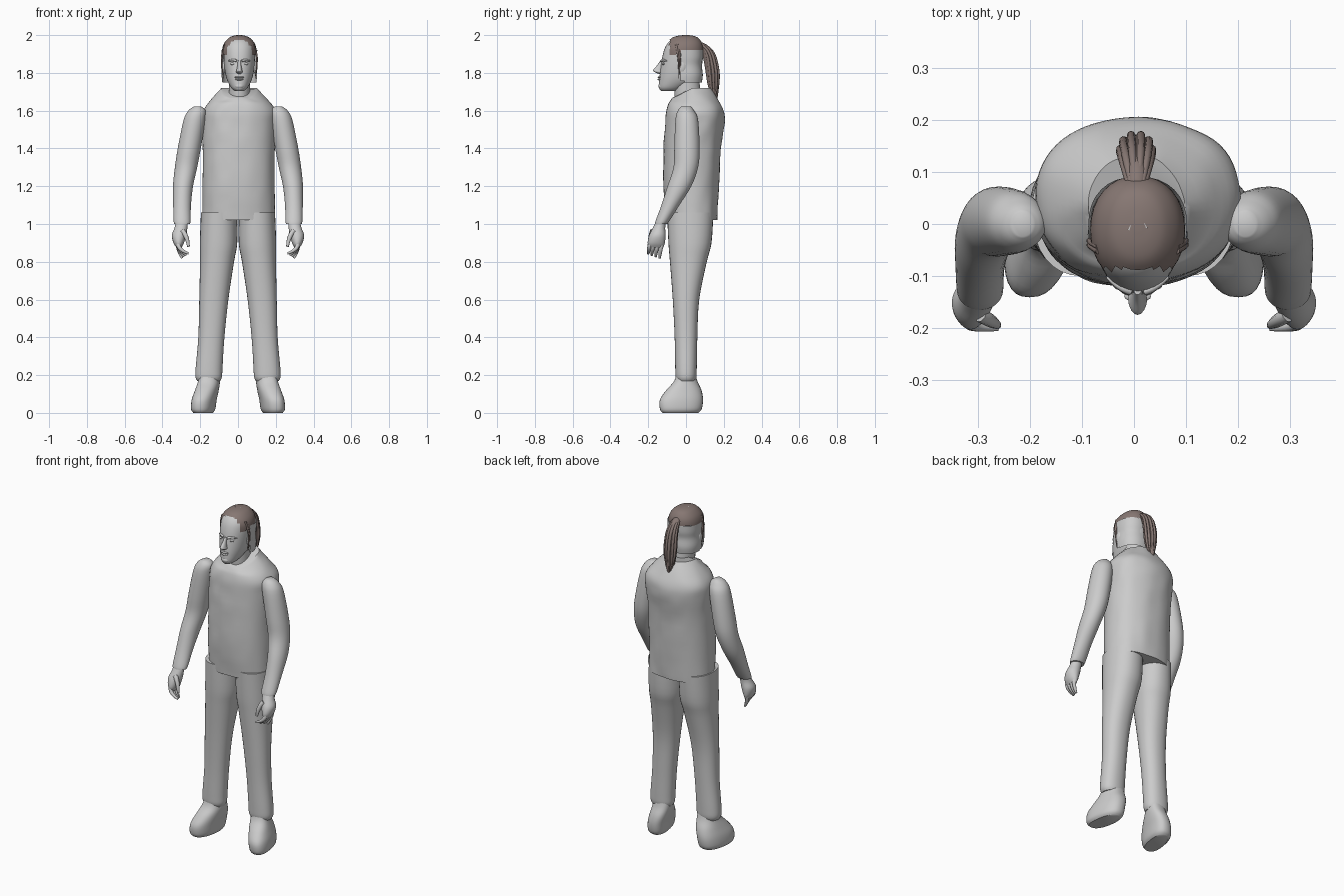
import bpy, bmesh, math
from mathutils import Vector, noise

cube = bpy.data.objects.get("Cube")
if cube:
    bpy.data.objects.remove(cube, do_unlink=True)


def material(name, rgb):
    m = bpy.data.materials.new(name)
    m.use_nodes = True
    m.diffuse_color = (*rgb, 1)
    m.node_tree.nodes["Principled BSDF"].inputs["Base Color"].default_value = (*rgb, 1)
    return m


GREY = material("pale grey", (0.6, 0.6, 0.6))
BROWN = material("dark brown hair", (0.24, 0.185, 0.17))


def spline_rows(rows, steps=4):
    """Smoothly interpolate the rows of a loft."""
    out = []
    for i in range(len(rows) - 1):
        a, b, c, d = (rows[min(max(j, 0), len(rows) - 1)] for j in range(i - 1, i + 3))
        for s in range(steps):
            t = s / steps
            out.append([0.5 * (2 * q + (r - p) * t + (2 * p - 5 * q + 4 * r - u) * t * t
                               + (3 * q - p - 3 * r + u) * t ** 3)
                        for p, q, r, u in zip(a, b, c, d)])
    return out + [list(rows[-1])]


def loft(name, rows, mat=GREY, side=1, power=2.0, seg=32, shear=0.0, keep=None, shape=None):
    """Rows are (height, centre x, half width, front y, back y)."""
    bm = bmesh.new()
    rings = []
    for z, cx, rx, y0, y1 in spline_rows(rows):
        ring = []
        for i in range(seg):
            a = 2 * math.pi * i / seg
            c, s = math.cos(a), math.sin(a)
            x = cx + rx * math.copysign(abs(c) ** (2 / power), c)
            y = (y0 + y1) / 2 + (y1 - y0) / 2 * math.copysign(abs(s) ** (2 / power), s)
            co = Vector((side * (x - shear * y), y, z))
            ring.append(bm.verts.new(shape(co) if shape else co))
        rings.append(ring)
    for lo, hi in zip(rings, rings[1:]):
        for i in range(seg):
            j = (i + 1) % seg
            bm.faces.new((lo[i], lo[j], hi[j], hi[i]))
    bm.faces.new(rings[0])
    bm.faces.new(rings[-1])
    if keep:
        bmesh.ops.delete(bm, geom=[v for v in bm.verts if not keep(v.co)], context='VERTS')
    bmesh.ops.recalc_face_normals(bm, faces=bm.faces)
    mesh = bpy.data.meshes.new(name)
    bm.to_mesh(mesh)
    bm.free()
    return place(name, mesh, mat)


def place(name, data, mat):
    data.materials.append(mat)
    ob = bpy.data.objects.new(name, data)
    bpy.context.collection.objects.link(ob)
    if isinstance(data, bpy.types.Mesh):
        bpy.ops.object.select_all(action='DESELECT')
        ob.select_set(True)
        bpy.context.view_layer.objects.active = ob
        bpy.ops.object.shade_smooth_by_angle(angle=math.radians(45))
    return ob


def tubes(name, paths, depth, mat=GREY, radii=(1, 1, 0.5)):
    """Tapered round strands through control points."""
    cu = bpy.data.curves.new(name, 'CURVE')
    cu.dimensions = '3D'
    cu.bevel_depth, cu.bevel_resolution, cu.use_fill_caps = depth, 2, True
    for path in paths:
        sp = cu.splines.new('NURBS')
        sp.points.add(len(path) - 1)
        for i, (pt, co) in enumerate(zip(sp.points, path)):
            pt.co = (*co, 1)
            pt.radius = radii[min(i, len(radii) - 1)]
        sp.use_endpoint_u, sp.order_u, sp.resolution_u = True, 3, 5
    return place(name, cu, mat)


def ball(name, loc, size, mat=GREY):
    bm = bmesh.new()
    bmesh.ops.create_uvsphere(bm, u_segments=16, v_segments=10, radius=1)
    for v in bm.verts:
        v.co = Vector(loc) + Vector(a * b for a, b in zip(v.co, size))
    mesh = bpy.data.meshes.new(name)
    bm.to_mesh(mesh)
    bm.free()
    return place(name, mesh, mat)


# Jacket: slightly creased cloth, neckline dipping at the front
def cloth(co):
    n = noise.noise(co * 14) * 0.004
    dip = 0.05 * max(0, (co.z - 1.64) / 0.08) * min(1, max(0, 0.03 - co.y) / 0.09)
    return Vector((co.x + n, co.y + n, co.z - dip))


loft("jacket", [(1.02, .004, .194, -.105, .165), (1.2, .004, .19, -.12, .175),
                (1.4, .004, .19, -.118, .185), (1.53, .006, .195, -.112, .203),
                (1.6, .008, .193, -.105, .2), (1.66, .006, .148, -.088, .17),
                (1.72, .004, .092, -.07, .13)], power=2.25, seg=64, shape=cloth)

# Limbs, built once for each side
for side, word in ((1, "left"), (-1, "right")):
    loft(word + "_trouser_leg",
         [(1.06, .1, .096, -.1, .145), (.9, .103, .099, -.093, .135), (.8, .111, .09, -.085, .11),
          (.6, .128, .077, -.07, .07), (.4, .141, .069, -.06, .06), (.24, .153, .071, -.057, .057),
          (.19, .155, .07, -.055, .055), (.168, .155, .06, -.047, .047)], side=side, power=2.2)
    loft(word + "_boot",
         [(0, .18, .048, -.125, .065), (.02, .18, .06, -.138, .083), (.07, .175, .062, -.138, .09),
          (.12, .163, .06, -.105, .082), (.17, .153, .056, -.062, .06), (.23, .152, .05, -.045, .045)],
         side=side, power=2.4, shear=.16)
    loft(word + "_sleeve",
         [(1.622, .214, .02, -.024, .024), (1.6, .217, .046, -.043, .043), (1.55, .23, .058, -.056, .064),
          (1.4, .258, .061, -.062, .072), (1.3, .275, .059, -.066, .064), (1.2, .291, .053, -.098, .028),
          (1.1, .296, .047, -.13, -.035), (1.02, .296, .045, -.16, -.085), (1.0, .296, .042, -.165, -.1)],
         side=side)
    loft(word + "_palm",
         [(1.02, .296, .03, -.155, -.105), (.98, .302, .034, -.175, -.11), (.94, .312, .038, -.195, -.108),
          (.9, .314, .028, -.203, -.112), (.875, .312, .014, -.195, -.12)], side=side)
    fingers = [[(side * .315, y, .9), (side * .322, y - .01, .865), (side * (.295 - .1 * i / 9), y - .012, .82 + .008 * i)]
               for i, y in enumerate((-.127, -.148, -.169, -.188))]
    tubes(word + "_fingers", fingers, .0125)
    tubes(word + "_thumb", [[(side * .295, -.175, .965), (side * .268, -.19, .935),
                             (side * .262, -.195, .88)]], .014)

# Neck and head
MID = .007
loft("neck", [(1.6, MID, .062, -.05, .085), (1.7, MID, .056, -.062, .075), (1.8, MID, .056, -.06, .07)])
loft("head", [(1.705, MID, .026, -.132, -.04), (1.722, MID, .044, -.143, -.01),
              (1.76, MID, .064, -.142, .055), (1.8, MID, .075, -.138, .08),
              (1.85, MID, .081, -.131, .086), (1.9, MID, .083, -.122, .088),
              (1.94, MID, .079, -.108, .083), (1.97, MID, .062, -.085, .07),
              (1.988, MID, .036, -.05, .045), (1.993, MID, .01, -.015, .012)], power=2.15)
loft("back_of_head", [(1.75, MID, .09, -.1, .084), (1.79, MID, .094, -.1, .089), (1.84, MID, .091, -.1, .084),
                      (1.88, MID, .094, -.1, .09), (1.92, MID, .095, -.1, .091)],
     power=2.3, keep=lambda c: c.y > -.03)

# Face
loft("nose", [(1.795, MID, .008, -.145, -.12), (1.805, MID, .018, -.168, -.12), (1.815, MID, .015, -.174, -.12),
              (1.84, MID, .01, -.153, -.12), (1.865, MID, .008, -.136, -.11)], seg=16)
ball("upper_lip", (MID, -.139, 1.777), (.026, .011, .005))
ball("lower_lip", (MID, -.139, 1.766), (.022, .012, .006))
ball("chin", (MID, -.13, 1.73), (.025, .017, .016))
for side, word in ((1, "left"), (-1, "right")):
    ball(word + "_eye", (MID + side * .033, -.116, 1.848), (.015, .011, .007))
    tubes(word + "_brow", [[(MID + side * .014, -.13, 1.863), (MID + side * .035, -.124, 1.873),
                            (MID + side * .058, -.102, 1.862)]], .007)
    ball(word + "_ear", (MID + side * .084, -.02, 1.83), (.012, .022, .034))
    # Loose locks in front of and over the ear
    tubes(word + "_side_locks",
          [[(MID + side * .075, y - .01, 1.95), (MID + side * .094, y, 1.9), (MID + side * .093, y + .005, 1.83),
            (MID + side * .083, y + .004, 1.77)] for y in (-.042, -.034)],
          .006, BROWN, (1, 1, .6, .2))

# Hair swept back over the crown, leaving the forehead bare
loft("hair_cap", [(1.895, MID, .091, -.115, .092), (1.93, MID, .09, -.114, .092),
                  (1.96, MID, .079, -.1, .084), (1.985, MID, .056, -.075, .065),
                  (1.996, MID, .033, -.045, .04), (2.0, MID, .008, -.012, .01)], BROWN, power=2.15,
     keep=lambda c: c.y > -.093 and c.z > 1.90 + .25 * max(0, c.y - .02) - .12 * max(0, -c.y))

# Bare patch at the crown, a thin arc
tubes("crown_patch", [[(-.01, -.012, 1.997), (MID, .035, 1.994), (.024, -.008, 1.997)]], .006, GREY, (.4, 1, .4))

# Ponytail: a core with strands around it
loft("ponytail", [(1.63, .002, .005, .15, .16), (1.68, .003, .016, .13, .168), (1.75, .004, .026, .112, .172),
                  (1.83, .004, .03, .1, .168), (1.9, .005, .026, .085, .148),
                  (1.945, .005, .02, .06, .115), (1.962, .005, .012, .05, .085)], BROWN)
strands = []
for i in range(10):
    a = 2 * math.pi * i / 10
    c, s = math.cos(a), math.sin(a)
    strands.append([(.005 + .014 * c, .075 + .01 * s, 1.953), (.005 + .026 * c, .12 + .022 * s, 1.93),
                    (.004 + .032 * c, .143 + .03 * s, 1.82), (.004 + .028 * c, .146 + .026 * s, 1.74),
                    (.002 + .008 * c, .152 + .008 * s, 1.635 + .02 * (i % 3))])
tubes("ponytail_strands", strands, .008, BROWN, (.8, 1, 1, 1, .3))
